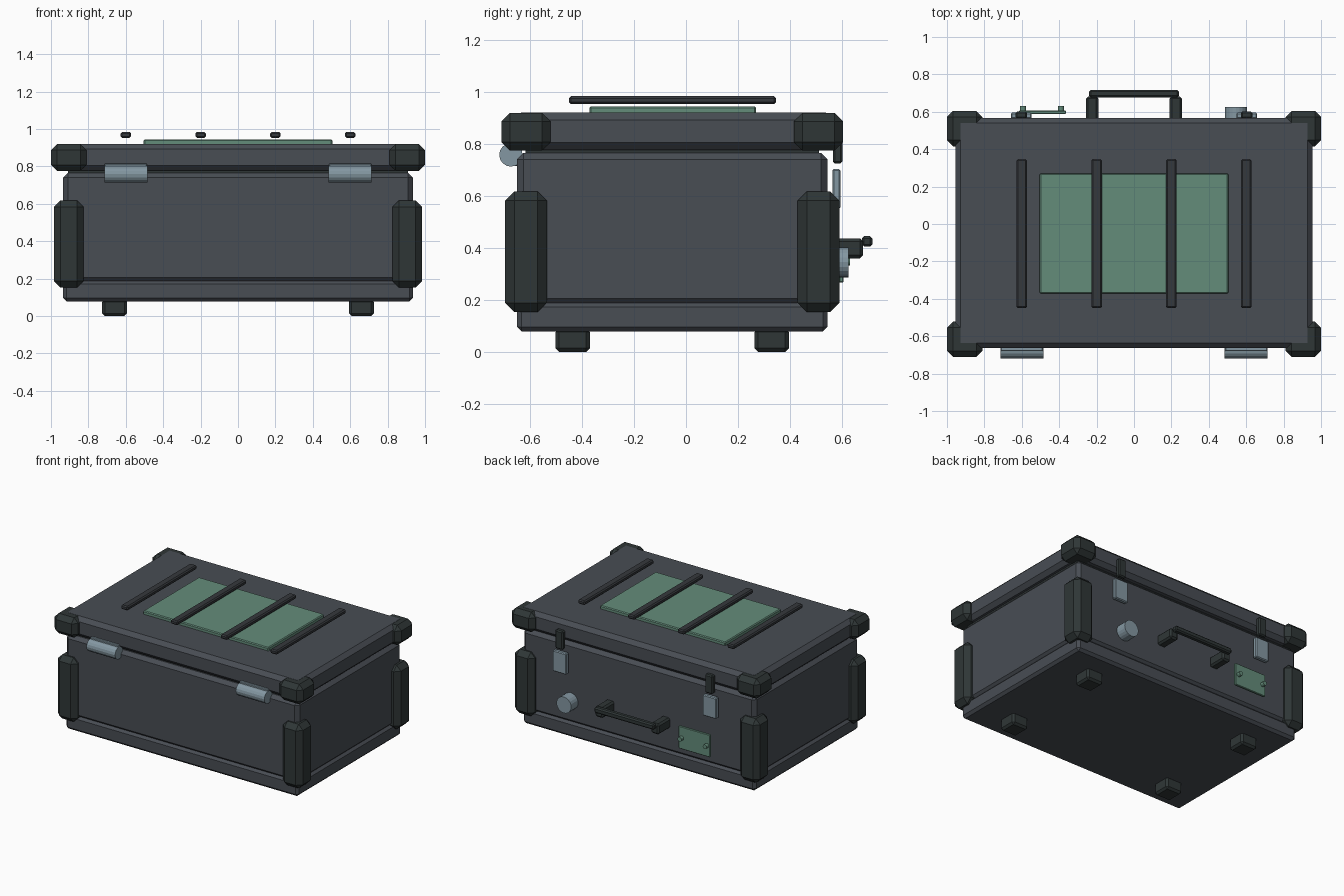
import bpy, bmesh, math
from mathutils import Matrix, Vector

if "Cube" in bpy.data.objects:
    bpy.data.objects.remove(bpy.data.objects["Cube"])

CY = -0.053  # depth centre of the case itself


def mat(name, r, g, b):
    m = bpy.data.materials.new(name)
    m.diffuse_color = (r, g, b, 1)
    m.use_nodes = True
    m.node_tree.nodes["Principled BSDF"].inputs["Base Color"].default_value = m.diffuse_color
    return m


SHELL = mat("shell grey", 0.065, 0.074, 0.088)
DARK = mat("dark rubber", 0.028, 0.037, 0.037)
RIB = mat("rib grey", 0.036, 0.040, 0.046)
GREEN = mat("green panel", 0.127, 0.262, 0.195)
METAL = mat("pale metal", 0.23, 0.31, 0.36)


def finish(name, bm, material):
    me = bpy.data.meshes.new(name)
    bm.to_mesh(me)
    bm.free()
    me.materials.append(material)
    ob = bpy.data.objects.new(name, me)
    bpy.context.collection.objects.link(ob)
    return ob


def box(name, x, y, z, material, bevel=0.0):
    """Chamfered box from (min, max) ranges on each axis."""
    bm = bmesh.new()
    size = [r[1] - r[0] for r in (x, y, z)]
    mid = [(r[0] + r[1]) / 2 for r in (x, y, z)]
    bmesh.ops.create_cube(bm, size=1, matrix=Matrix.Translation(mid) @ Matrix.Diagonal((*size, 1)))
    if bevel:
        bmesh.ops.bevel(bm, geom=bm.edges[:], offset=bevel, segments=1,
                        affect='EDGES', profile=0.5)
    return finish(name, bm, material)


def cylinder(name, centre, axis, radius, length, material, sides=20):
    bm = bmesh.new()
    rot = Vector((0, 0, 1)).rotation_difference(Vector(axis)).to_matrix().to_4x4()
    bmesh.ops.create_cone(bm, cap_ends=True, segments=sides, radius1=radius, radius2=radius,
                          depth=length, matrix=Matrix.Translation(centre) @ rot)
    return finish(name, bm, material)


def around(c, half):
    return (c - half, c + half)


# Shell: base skirt, body, gasket and lid
box("base_skirt", around(0, 0.935), around(CY, 0.598), (0.078, 0.19), SHELL, 0.018)
box("body", around(0, 0.935), around(CY, 0.598), (0.18, 0.765), SHELL, 0.025)
box("gasket", around(0, 0.91), around(CY, 0.565), (0.75, 0.79), DARK)
box("lid", around(0, 0.955), around(CY + 0.005, 0.615), (0.777, 0.921), SHELL, 0.028)

# Corner guards on body and lid, and feet
for sx in (-1, 1):
    for sy in (-1, 1):
        x, y = sx * 0.905, CY + sy * 0.563
        box("body_corner_guard", around(x, 0.08), around(y, 0.08), (0.153, 0.618), DARK, 0.035)
        box("lid_corner_guard", around(x, 0.095), around(y, 0.095), (0.775, 0.92), DARK, 0.033)
        box("foot", around(sx * 0.66, 0.066), around(CY + sy * 0.383, 0.066), (0, 0.09), DARK, 0.014)

for sx in (-1, 1):
    # Front hinges: barrel and leaf
    cylinder("hinge_barrel", (sx * 0.6, -0.674, 0.758), (1, 0, 0), 0.045, 0.23, METAL, 16)
    box("hinge_leaf", around(sx * 0.6, 0.113), (-0.68, -0.645), (0.716, 0.815), METAL, 0.004)
    # Rear latches: arm and plate
    box("latch_arm", around(sx * 0.602, 0.031), (0.565, 0.602), (0.725, 0.86), DARK, 0.008)
    box("latch_plate", around(sx * 0.603, 0.055), (0.563, 0.595), (0.55, 0.703), METAL, 0.006)
    # Handle posts
    box("handle_post", around(sx * 0.224, 0.033), (0.54, 0.682), (0.36, 0.437), DARK, 0.012)

# Handle grip
box("handle_grip", around(0, 0.24), (0.677, 0.717), (0.405, 0.445), DARK, 0.009)

# Rear lock disc and name plate with two screws
cylinder("lock_disc", (0.545, 0.585, 0.345), (0, 1, 0), 0.059, 0.08, METAL)
box("plain_plate", around(-0.49, 0.127), (0.588, 0.606), (0.266, 0.43), GREEN, 0.004)
for x in (-0.593, -0.39):
    cylinder("plate_screw", (x, 0.614, 0.348), (0, 1, 0), 0.016, 0.036, GREEN, 12)

# Top panel and four ribs above it
box("top_panel", around(0, 0.504), (-0.372, 0.27), (0.915, 0.945), GREEN, 0.006)
for x in (-0.6, -0.2, 0.2, 0.6):
    box("lid_rib", around(x, 0.028), (-0.45, 0.347), (0.953, 0.984), RIB, 0.008)
